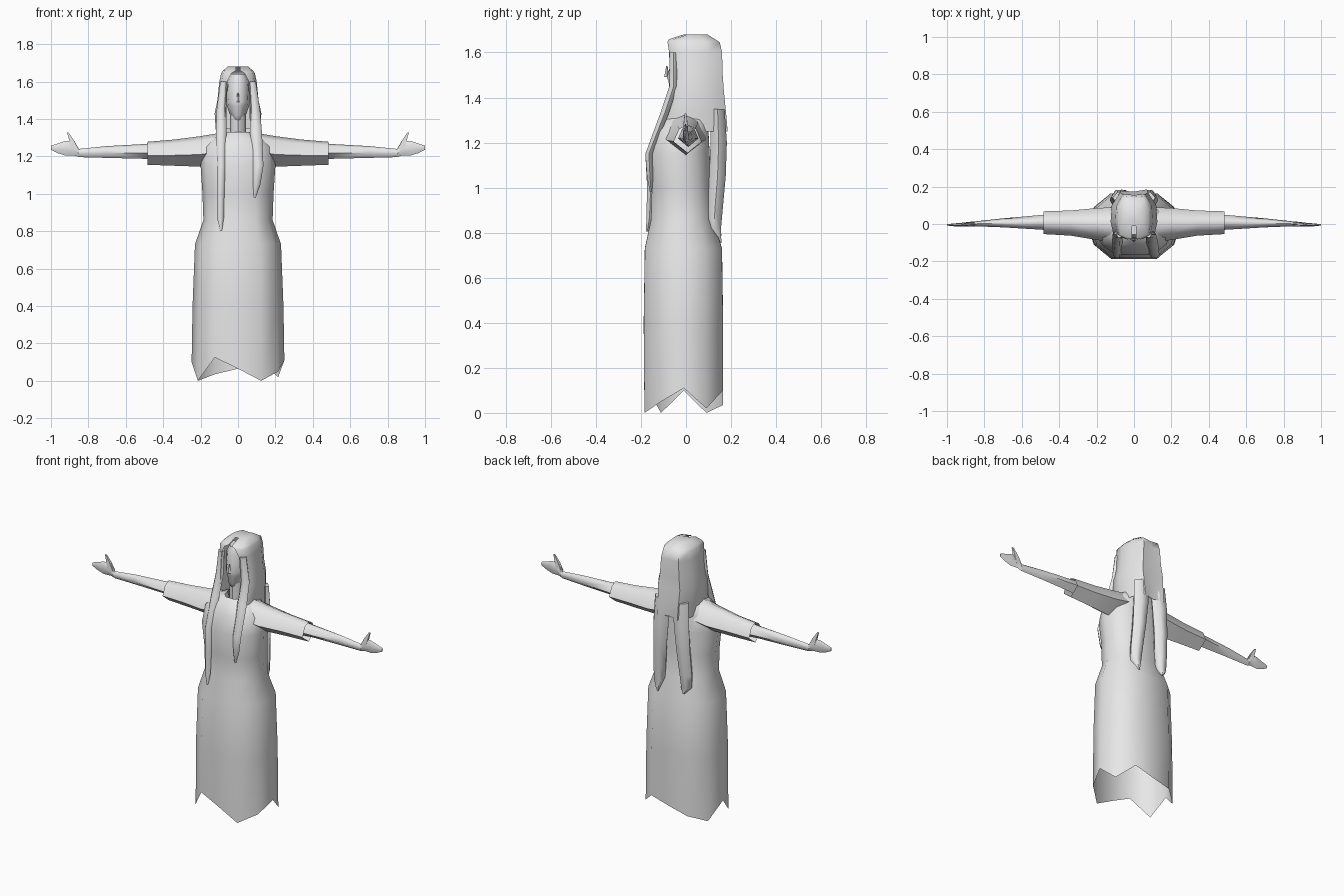
import bpy, bmesh, math

if "Cube" in bpy.data.objects:
    bpy.data.objects.remove(bpy.data.objects["Cube"])

cloth = bpy.data.materials.new("plain grey")
cloth.diffuse_color = (0.8, 0.8, 0.8, 1)
cloth.use_nodes = True
cloth.node_tree.nodes["Principled BSDF"].inputs["Base Color"].default_value = cloth.diffuse_color


def finish(name, bm, angle=45):
    bmesh.ops.recalc_face_normals(bm, faces=bm.faces)
    me = bpy.data.meshes.new(name)
    bm.to_mesh(me)
    bm.free()
    me.materials.append(cloth)
    ob = bpy.data.objects.new(name, me)
    bpy.context.collection.objects.link(ob)
    bpy.ops.object.select_all(action='DESELECT')
    ob.select_set(True)
    bpy.context.view_layer.objects.active = ob
    bpy.ops.object.shade_smooth_by_angle(angle=math.radians(angle))
    return ob


def loft(name, rings, closed=True, cap_start=False, cap_end=False, angle=45):
    """Skin a list of equal-length point rings."""
    bm = bmesh.new()
    vs = [[bm.verts.new(p) for p in r] for r in rings]
    n = len(rings[0])
    for a, b in zip(vs, vs[1:]):
        for i in range(n if closed else n - 1):
            j = (i + 1) % n
            bm.faces.new((a[i], a[j], b[j], b[i]))
    if cap_start:
        bm.faces.new(vs[0][::-1])
    if cap_end:
        bm.faces.new(vs[-1])
    return finish(name, bm, angle)


def body_ring(z, rx, yf, yb):
    """12-sided section with a flattened front and back; z may be a list."""
    pts = []
    for i in range(12):
        a = math.radians(30 * i)
        y = max(-1, min(1, -1.15 * math.cos(a)))
        pts.append((rx * math.sin(a), (yf + yb) / 2 + y * (yb - yf) / 2,
                    z[i] if isinstance(z, list) else z))
    return pts


# Gown with torn hem
hem = [.065, 0, .05, .11, .02, .1, .065, .035, 0, .1, 0, .125]
gown = [(hem, .248, -.185, .165), (.4, .243, -.188, .165), (.73, .23, -.183, .16),
        (.86, .185, -.155, .12), (1.0, .19, -.152, .11), (1.15, .2, -.166, .105),
        (1.25, .19, -.135, .1), (1.30, .14, -.11, .1), (1.33, .065, -.078, .07)]
loft("gown", [body_ring(*r) for r in gown], angle=60)

# Neck and face
loft("neck", [[(.042 * math.cos(k * math.pi / 4), .0 + .045 * math.sin(k * math.pi / 4) - .01, z)
               for k in range(8)] for z in (1.28, 1.46)])
face = [(1.395, .02, -.065), (1.42, .042, -.078), (1.47, .06, -.082), (1.49, .064, -.09),
        (1.54, .066, -.075), (1.6, .064, -.078), (1.64, .045, -.06)]
loft("face", [[(w * math.cos(k * math.pi / 5), .02 + (yf - .02) * math.sin(k * math.pi / 5), z)
               for k in range(6)] for z, w, yf in face], closed=False, cap_end=True, angle=60)
bm = bmesh.new()
bmesh.ops.create_cone(bm, segments=4, radius1=.012, radius2=.003, depth=.05)
bmesh.ops.translate(bm, verts=bm.verts, vec=(0, -.085, 1.515))
finish("nose", bm)

# Long hair: a horseshoe-shaped cap open at the face
hair = [(1.25, .115, -.10, .185, .07), (1.33, .118, -.09, .178, .07),
        (1.43, .125, -.075, .168, .066), (1.5, .11, -.072, .163, .065),
        (1.6, .1, -.075, .16, .058), (1.645, .09, -.082, .15, .035),
        (1.658, .08, -.078, .13, .012), (1.68, .055, -.01, .095, .01)]


def hair_ring(z, w, yf, yb, ow):
    half = [(ow, yf), (w * .88, yf + .02), (w, yf * .3 + yb * .2),
            (w * .95, yb * .6), (w * .6, yb)]
    return ([(x, y, z) for x, y in half] + [(0, yb - .005 if z > 1.3 else yb - .02, z)]
            + [(-x, y, z) for x, y in half[::-1]])


loft("hair_cap", [hair_ring(*r) for r in hair], closed=False, cap_end=True, angle=60)


# Hair locks: tapering six-sided lofts
def lock(name, path):
    rings = []
    for z, x, y, hw, hd in path:
        rings.append([(x + hw * math.cos(k * math.pi / 3), y + hd * math.sin(k * math.pi / 3), z)
                      for k in range(6)])
    loft(name, rings, cap_start=True, cap_end=True, angle=60)


lock("front_lock_left", [(1.6, -.075, -.055, .02, .02), (1.45, -.088, -.055, .026, .022),
                         (1.33, -.09, -.095, .028, .022), (1.15, -.09, -.165, .022, .018),
                         (1.0, -.093, -.157, .02, .018), (.87, -.094, -.162, .018, .016),
                         (.805, -.09, -.172, .005, .006)])
lock("front_lock_right", [(1.6, .075, -.055, .02, .02), (1.45, .09, -.055, .028, .022),
                          (1.33, .096, -.095, .032, .022), (1.15, .108, -.165, .028, .018),
                          (1.05, .1, -.16, .02, .016), (.98, .09, -.155, .005, .006)])
for side, s in (("left", -1), ("right", 1)):
    lock("back_lock_" + side, [(1.35, s * .06, .14, .055, .036), (1.2, s * .07, .145, .052, .042),
                               (1.05, s * .08, .14, .045, .042), (.9, s * .09, .128, .04, .04),
                               (.82, s * .093, .125, .035, .035),
                               (.755 + .03 * (s < 0), s * .09, .15, .006, .008)])

# Sleeves, forearms and hands, built once per side
sleeve = [(.1, 1.16, 1.325, -.1, .09), (.2, 1.145, 1.308, -.085, .085),
          (.34, 1.15, 1.29, -.062, .072), (.483, 1.155, 1.278, -.054, .068)]
arm = [(.42, 1.18, 1.275, -.035, .055), (.5, 1.187, 1.266, -.03, .048),
       (.7, 1.192, 1.255, -.018, .03), (.85, 1.196, 1.24, -.012, .014)]
palm = [(.85, 1.196, 1.24, -.012, .014), (.875, 1.205, 1.282, -.013, .012),
        (.925, 1.205, 1.282, -.014, .006), (.965, 1.218, 1.268, -.012, .003),
        (1.0, 1.235, 1.257, -.008, -.001)]
thumb = [(.868, 1.24, -.012, .01), (.885, 1.285, -.011, .007), (.908, 1.328, -.006, .002)]


def limb_ring(s, x, zb, zt, yf, yb):
    ym, h = (yf + yb) / 2, zt - zb
    return [(s * x, ym, zb), (s * x, yf, zb + .4 * h), (s * x, yf * .8 + yb * .2, zb + .85 * h),
            (s * x, ym, zt), (s * x, yb * .8 + yf * .2, zb + .85 * h), (s * x, yb, zb + .4 * h)]


for side, s in (("left", -1), ("right", 1)):
    loft("sleeve_" + side, [limb_ring(s, *r) for r in sleeve], angle=60)
    loft("forearm_" + side, [limb_ring(s, *r) for r in arm], cap_start=True, angle=60)
    loft("hand_" + side, [limb_ring(s, *r) for r in palm], cap_end=True)
    loft("thumb_" + side, [[(s * (x - .014 + .006 * i), yf, z), (s * (x + .022 - .008 * i), yf, z - .01 * (i < 2)),
                            (s * (x + .022 - .008 * i), yb, z - .01 * (i < 2)), (s * (x - .014 + .006 * i), yb, z)]
                           for i, (x, z, yf, yb) in enumerate(thumb)], cap_start=True, cap_end=True)
